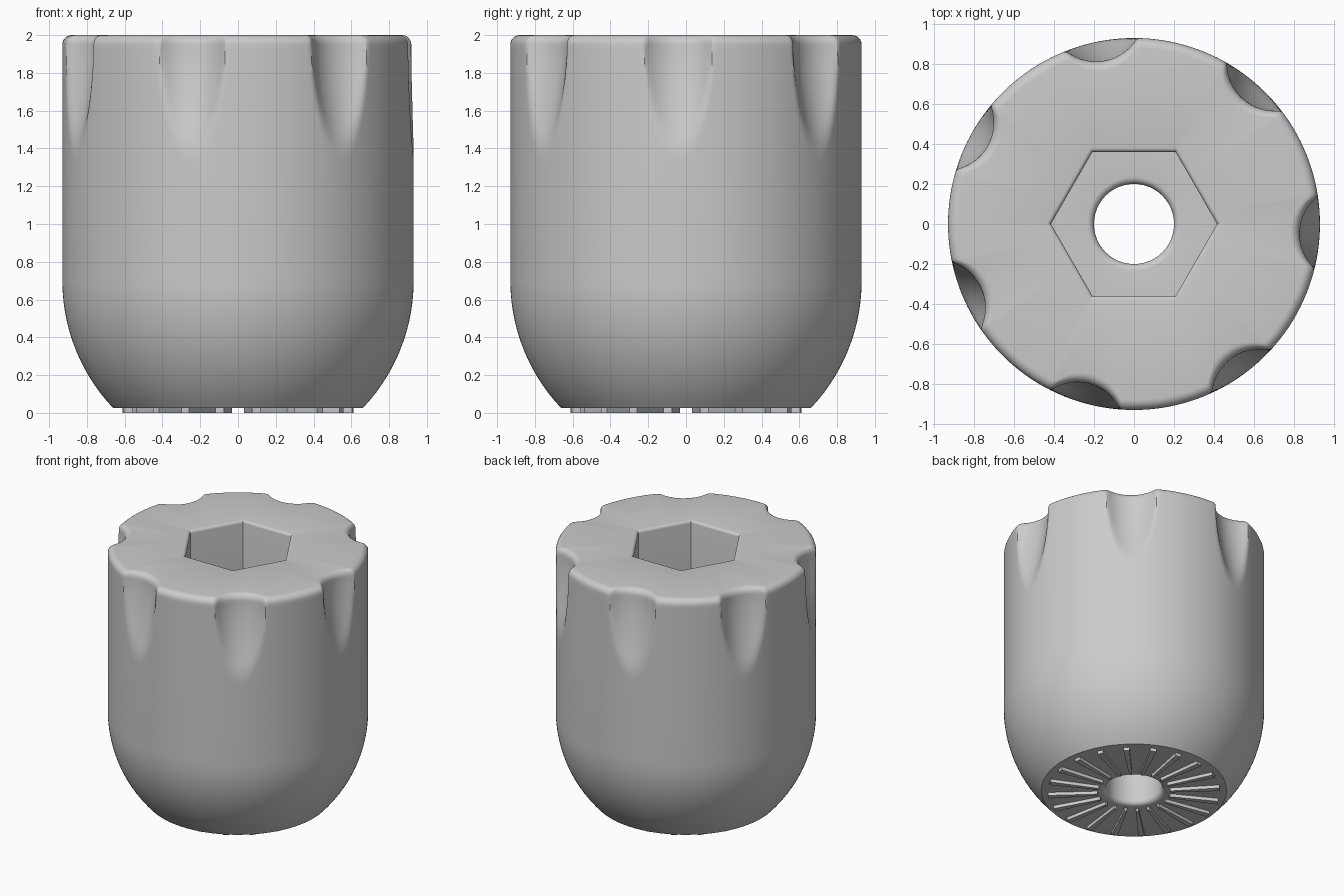
import bpy, bmesh, math
from math import sin, cos, pi, sqrt, radians

if "Cube" in bpy.data.objects:
    bpy.data.objects.remove(bpy.data.objects["Cube"], do_unlink=True)

STEPS = 420          # columns round the knob, divisible by six for crisp hexagon corners
BODY_R, BASE_Z, RIM_Z, FILLET = 0.93, 0.025, 1.95, 0.05
FLUTES, FLUTE_R, FLUTE_DEPTH, FLUTE_LEN = 7, 0.237, 0.1, 0.54

grey = bpy.data.materials.new("plain_grey")
grey.use_nodes = True
grey.diffuse_color = (0.6, 0.6, 0.6, 1)
grey.node_tree.nodes["Principled BSDF"].inputs["Base Color"].default_value = (0.6, 0.6, 0.6, 1)


def finish(name, bm):
    bmesh.ops.recalc_face_normals(bm, faces=bm.faces)
    mesh = bpy.data.meshes.new(name)
    bm.to_mesh(mesh)
    bm.free()
    mesh.materials.append(grey)
    ob = bpy.data.objects.new(name, mesh)
    bpy.context.collection.objects.link(ob)
    return ob


def fluted(theta, z):
    """Outer radius with finger scoops that fade out downwards."""
    pitch = 2 * pi / FLUTES
    d = (theta + radians(2.6) + pitch / 2) % pitch - pitch / 2
    t = max(0, (RIM_Z - z) / FLUTE_LEN)
    centre = BODY_R - FLUTE_DEPTH * (1 - t ** 1.5) + FLUTE_R
    root = FLUTE_R ** 2 - (centre * sin(d)) ** 2
    if root <= 0:
        return BODY_R
    scoop = centre * cos(d) - sqrt(root)
    k = 0.02
    h = max(0, k - abs(scoop - BODY_R)) / k
    return min(scoop, BODY_R) - h * h * k / 4


def hexagon(theta, apothem):
    return apothem / cos((theta % (pi / 3)) - pi / 6)


# Each ring is a height and a radius rule
rings = []


def add_round(r, z):
    rings.append((z, lambda th: r))


def add_fluted(z, inset=0):
    rings.append((z, lambda th: fluted(th, min(z, RIM_Z)) - inset))


def add_hex(a, z):
    rings.append((z, lambda th: hexagon(th, a)))


# Domed underside
arc_r, arc_z = 0.98, 0.7
for i in range(17):
    z = BASE_Z + (arc_z - BASE_Z) * i / 16
    add_round(BODY_R - arc_r + sqrt(arc_r ** 2 - (arc_z - z) ** 2), z)

# Straight wall with scoops
for i in range(29):
    add_fluted(1.3 + (RIM_Z - 1.3) * i / 28)

# Rounded rim
for i in range(1, 7):
    a = pi / 2 * i / 6
    add_fluted(RIM_Z + FILLET * sin(a), FILLET * (1 - cos(a)))

# Hexagonal pocket with softened lip
lip, apothem, floor_z = 0.02, 0.36, 1.0
for i in range(5):
    a = pi / 2 * i / 4
    add_hex(apothem + lip * (1 - sin(a)), 2 - lip * (1 - cos(a)))
add_hex(apothem, floor_z)

# Through hole, rounded at both ends
hole, soft = 0.2, 0.035
for i in range(6):
    a = pi / 2 * i / 5
    add_round(hole + soft * (1 - sin(a)), floor_z - soft * (1 - cos(a)))
for i in range(6):
    a = pi / 2 * i / 5
    add_round(hole + soft * (1 - cos(a)), BASE_Z + soft * (1 - sin(a)))

bm = bmesh.new()
grid = []
for z, radius in rings:
    row = []
    for j in range(STEPS):
        th = 2 * pi * j / STEPS
        r = radius(th)
        row.append(bm.verts.new((r * cos(th), r * sin(th), z)))
    grid.append(row)
for a, b in zip(grid, grid[1:] + grid[:1]):
    for j in range(STEPS):
        n = (j + 1) % STEPS
        bm.faces.new((a[j], a[n], b[n], b[j]))
body = finish("knob_body", bm)
bpy.ops.object.select_all(action="DESELECT")
bpy.context.view_layer.objects.active = body
body.select_set(True)
bpy.ops.object.shade_smooth_by_angle(angle=radians(30))

# Radial grip ribs under the base
bm = bmesh.new()
RIBS = 20
for i in range(RIBS):
    th = 2 * pi * (i + 0.5) / RIBS
    outline = [(0.26, -0.01), (0.615, -0.022), (0.615, 0.022), (0.26, 0.01)]
    low, high = [[bm.verts.new((x * cos(th) - y * sin(th), x * sin(th) + y * cos(th), z))
                  for x, y in outline] for z in (0, BASE_Z + 0.005)]
    bm.faces.new(low)
    bm.faces.new(high)
    for j in range(4):
        n = (j + 1) % 4
        bm.faces.new((low[j], low[n], high[n], high[j]))
finish("base_ribs", bm)
